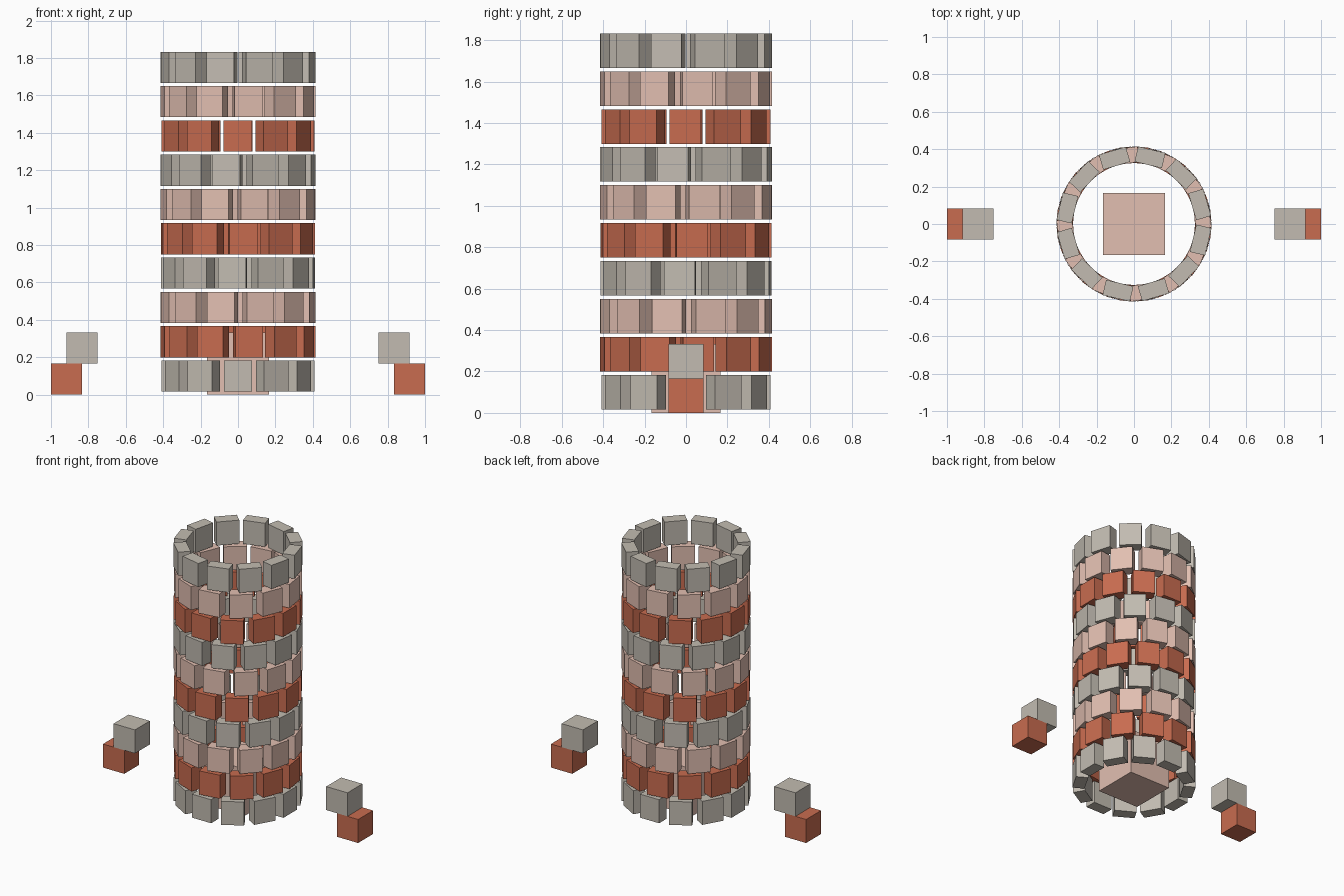
import bpy
import bmesh
from math import radians
from mathutils import Matrix

default_cube = bpy.data.objects.get("Cube")
if default_cube:
    bpy.data.objects.remove(default_cube, do_unlink=True)

UNIT = 1 / 6          # edge of a loose block
BLOCKS_PER_ROW = 12
ROWS = 10
TWIST = 8.5           # degrees each row turns past the one below


def make_material(name, rgb):
    mat = bpy.data.materials.new(name)
    mat.use_nodes = True
    color = (*rgb, 1)
    mat.diffuse_color = color
    mat.node_tree.nodes["Principled BSDF"].inputs["Base Color"].default_value = color
    return mat


stone = make_material("grey stone", (0.54, 0.50, 0.44))
brick = make_material("red brick", (0.58, 0.15, 0.08))
clay = make_material("pale clay", (0.76, 0.52, 0.44))


def make_object(name, bm, mat):
    mesh = bpy.data.meshes.new(name)
    bm.to_mesh(mesh)
    bm.free()
    mesh.materials.append(mat)
    obj = bpy.data.objects.new(name, mesh)
    bpy.context.collection.objects.link(obj)
    return obj


def add_box(bm, size, matrix):
    bmesh.ops.create_cube(bm, size=1, matrix=matrix @ Matrix.Diagonal((*size, 1)))


def make_box(name, edge, location, mat):
    bm = bmesh.new()
    add_box(bm, (edge, edge, edge), Matrix.Identity(4))
    make_object(name, bm, mat).location = location


# Tower: separate rings of blocks, each ring turned a little further
for row in range(ROWS):
    bm = bmesh.new()
    height = UNIT * (0.6 + 1.1 * row)
    for i in range(BLOCKS_PER_ROW):
        angle = radians(TWIST * row + i * 360 / BLOCKS_PER_ROW)
        place = Matrix.Rotation(angle, 4, "Z") @ Matrix.Translation((2.2 * UNIT, 0, height))
        add_box(bm, (0.5 * UNIT, 0.9 * UNIT, UNIT), place)
    make_object(f"tower_row_{row + 1}", bm, (stone, brick, clay)[row % 3])

# Large block inside the tower
make_box("inner_block", 2 * UNIT, (0, 0, UNIT), clay)

# Stepped pair of loose blocks on each side
for side, sign in (("left", 1), ("right", -1)):
    make_box(f"{side}_lower_block", UNIT, (sign * 5.5 * UNIT, 0, UNIT / 2), brick)
    make_box(f"{side}_upper_block", UNIT, (sign * 5 * UNIT, 0, 1.5 * UNIT), stone)
